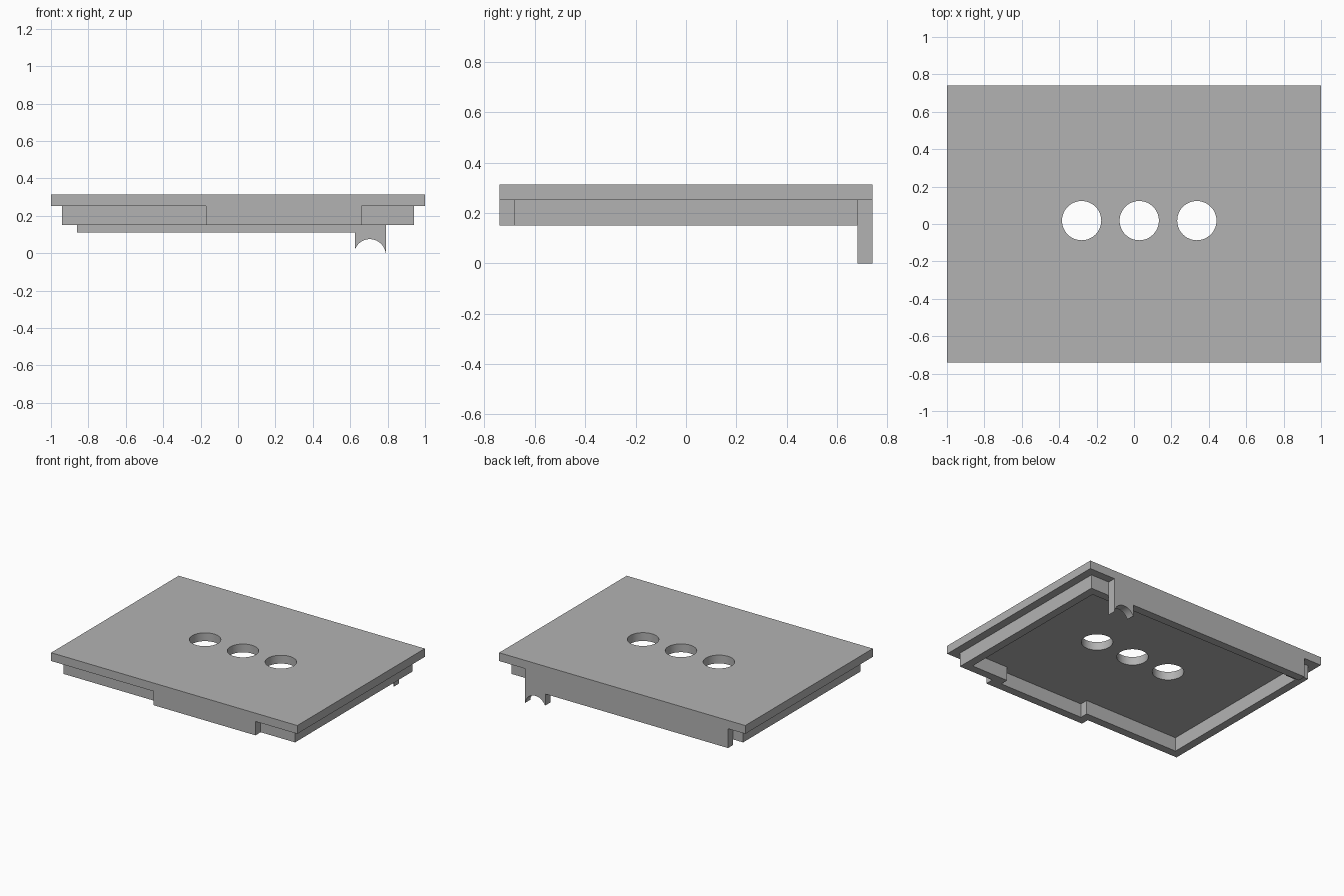
import bpy, bmesh, math
from mathutils import Vector

cube = bpy.data.objects.get("Cube")
if cube:
    bpy.data.objects.remove(cube)

grey = bpy.data.materials.new("plain grey")
grey.use_nodes = True
colour = (0.45, 0.45, 0.45, 1)
grey.diffuse_color = colour
grey.node_tree.nodes["Principled BSDF"].inputs["Base Color"].default_value = colour


def finish(name, bm):
    bmesh.ops.recalc_face_normals(bm, faces=bm.faces)
    mesh = bpy.data.meshes.new(name)
    bm.to_mesh(mesh)
    bm.free()
    mesh.materials.append(grey)
    obj = bpy.data.objects.new(name, mesh)
    bpy.context.collection.objects.link(obj)
    return obj


def extrude(name, points, offset):
    bm = bmesh.new()
    face = bm.faces.new([bm.verts.new(p) for p in points])
    new = bmesh.ops.extrude_face_region(bm, geom=[face], use_keep_orig=True)["geom"]
    bmesh.ops.translate(bm, vec=offset, verts=[v for v in new if isinstance(v, bmesh.types.BMVert)])
    return finish(name, bm)


def ring(name, outer, inner, z0, z1):
    bm = bmesh.new()
    loops = [[bm.verts.new((x, y, z)) for x, y in pts]
             for pts, z in ((outer, z0), (outer, z1), (inner, z1), (inner, z0))]
    n = len(outer)
    for k in range(4):
        a, b = loops[k], loops[(k + 1) % 4]
        for i in range(n):
            j = (i + 1) % n
            bm.faces.new((a[i], a[j], b[j], b[i]))
    return finish(name, bm)


def combine(target, other, operation):
    mod = target.modifiers.new(operation.lower(), 'BOOLEAN')
    mod.object, mod.operation, mod.solver = other, operation, 'EXACT'
    bpy.context.view_layer.objects.active = target
    bpy.ops.object.modifier_apply(modifier=mod.name)
    bpy.data.objects.remove(other)


def rim_outline(x, y, front, back, front_y, back_y):
    (f0, f1), (b0, b1) = front, back
    return [(-x, -y), (f0, -y), (f0, -front_y), (f1, -front_y), (f1, -y), (x, -y),
            (x, y), (b1, y), (b1, back_y), (b0, back_y), (b0, y), (-x, y)]


X, Y, WALL = 1.0, 0.74, 0.06
BOTTOM, UNDER, TOP = 0.15, 0.252, 0.313

# Top plate
lid = extrude("lid_plate", [(-X, -Y, UNDER), (X, -Y, UNDER), (X, Y, UNDER), (-X, Y, UNDER)],
              Vector((0, 0, TOP - UNDER)))

# Rim wall below the plate, stepping out flush at the front and back
outer = rim_outline(X - WALL, Y - WALL, (-0.17, 0.66), (-0.86, 0.79), Y, Y)
inner = rim_outline(X - 2 * WALL, Y - 2 * WALL, (-0.11, 0.58), (-0.80, 0.73), Y - WALL, Y - WALL)
rim = ring("rim_wall", outer, inner, BOTTOM, UNDER)

# Back skirt with a notched clip
arc = [(0.705 + 0.085 * math.cos(a), -0.01 + 0.085 * math.sin(a))
       for a in (math.radians(155 - 148 * i / 20) for i in range(21))]
profile = [(-0.86, BOTTOM), (-0.86, 0.11), (0.625, 0.11), (0.625, arc[0][1])] + arc
profile += [(0.79, 0), (0.79, BOTTOM)]
skirt = extrude("back_skirt", [(x, Y - WALL, z) for x, z in profile], Vector((0, WALL, 0)))

combine(lid, rim, 'UNION')
combine(lid, skirt, 'UNION')

# Three round holes through the plate
for cx in (-0.28, 0.028, 0.336):
    circle = [(cx + 0.105 * math.cos(math.tau * i / 48), 0.018 + 0.105 * math.sin(math.tau * i / 48), 0.2)
              for i in range(48)]
    cutter = extrude("hole_cutter", circle, Vector((0, 0, 0.2)))
    cutter.hide_render = True
    combine(lid, cutter, 'DIFFERENCE')

# Smooth only the curved surfaces
bpy.ops.object.select_all(action='DESELECT')
lid.select_set(True)
bpy.context.view_layer.objects.active = lid
bpy.ops.object.shade_smooth_by_angle(angle=math.radians(30))
